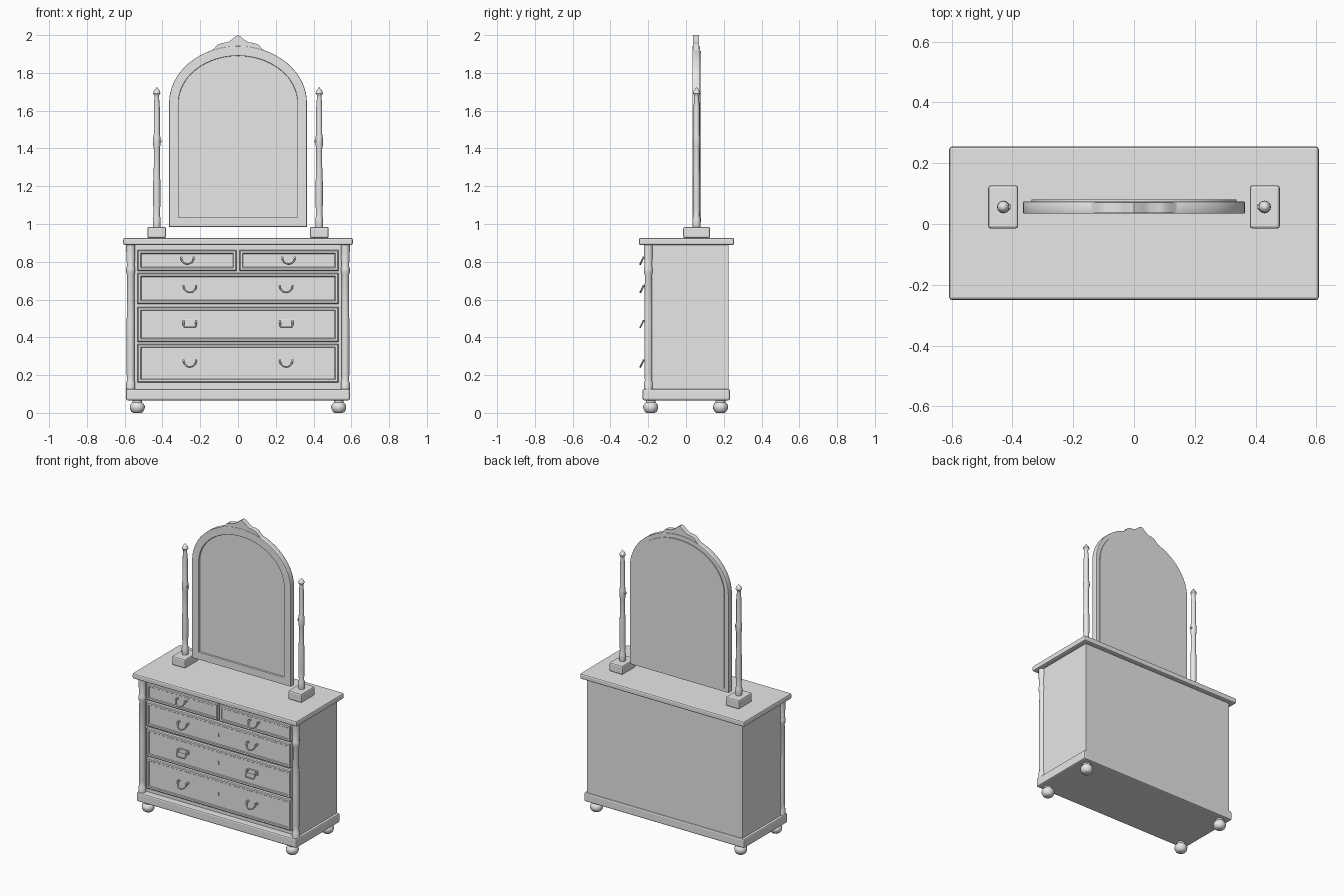
import bpy, bmesh, math
from mathutils import Vector, Matrix

cube = bpy.data.objects.get("Cube")
if cube:
    bpy.data.objects.remove(cube, do_unlink=True)

grey = bpy.data.materials.new("plain grey")
grey.use_nodes = True
grey.diffuse_color = (0.8, 0.8, 0.8, 1)
grey.node_tree.nodes["Principled BSDF"].inputs["Base Color"].default_value = (0.8, 0.8, 0.8, 1)


def finish(name, data, smooth=False):
    ob = bpy.data.objects.new(name, data)
    bpy.context.collection.objects.link(ob)
    data.materials.append(grey)
    bpy.ops.object.select_all(action='DESELECT')
    ob.select_set(True)
    bpy.context.view_layer.objects.active = ob
    if ob.type == 'CURVE':
        bpy.ops.object.convert(target='MESH')
        ob = bpy.context.object
    if smooth:
        bpy.ops.object.shade_smooth_by_angle(angle=math.radians(40))
    return ob


def mesh_from(bm, name, smooth=False):
    bmesh.ops.recalc_face_normals(bm, faces=bm.faces)
    me = bpy.data.meshes.new(name)
    bm.to_mesh(me)
    bm.free()
    return finish(name, me, smooth)


def new_box(x, y, z):
    """Box from three (low, high) ranges."""
    bm = bmesh.new()
    size = [b - a for a, b in (x, y, z)]
    mid = [(a + b) / 2 for a, b in (x, y, z)]
    bmesh.ops.create_cube(bm, size=1, matrix=Matrix.Translation(mid) @ Matrix.Diagonal((*size, 1)))
    return bm


def box(name, x, y, z, bevel=0):
    bm = new_box(x, y, z)
    if bevel:
        bmesh.ops.bevel(bm, geom=list(bm.edges), offset=bevel, segments=2, profile=0.5, affect='EDGES')
    return mesh_from(bm, name)


def lathe(name, profile, x, y, sides=16):
    """Turned part from (radius, height) pairs."""
    bm = bmesh.new()
    vs = [bm.verts.new((x + r, y, z)) for r, z in profile]
    edges = [bm.edges.new(p) for p in zip(vs, vs[1:])]
    bmesh.ops.spin(bm, geom=vs + edges, cent=(x, y, 0), axis=(0, 0, 1),
                   angle=math.tau, steps=sides, use_merge=True)
    bmesh.ops.remove_doubles(bm, verts=bm.verts, dist=0.0001)
    bmesh.ops.holes_fill(bm, edges=[e for e in bm.edges if e.is_boundary], sides=0)
    return mesh_from(bm, name, True)


def plate(name, outlines, y0, y1, bevel=0):
    """Upright plate with (x, z) outlines; later outlines cut holes."""
    cu = bpy.data.curves.new(name, 'CURVE')
    cu.dimensions, cu.fill_mode = '2D', 'BOTH'
    for pts in outlines:
        sp = cu.splines.new('POLY')
        sp.points.add(len(pts) - 1)
        for p, (x, z) in zip(sp.points, pts):
            p.co = (x, z, 0, 1)
        sp.use_cyclic_u = True
    cu.extrude = (y1 - y0) / 2 - bevel
    cu.bevel_depth, cu.bevel_resolution, cu.offset = bevel, 1, -bevel
    ob = finish(name, cu, True)
    ob.data.transform(Matrix.Translation((0, (y0 + y1) / 2, 0)) @ Matrix.Rotation(math.pi / 2, 4, 'X'))
    return ob


def rod(name, pts, radius):
    cu = bpy.data.curves.new(name, 'CURVE')
    cu.dimensions = '3D'
    cu.bevel_depth, cu.bevel_resolution, cu.use_fill_caps = radius, 1, True
    sp = cu.splines.new('POLY')
    sp.points.add(len(pts) - 1)
    for p, co in zip(sp.points, pts):
        p.co = (*co, 1)
    return finish(name, cu, True)


# Carcass
box("cabinet_body", (-.575, .575), (-.185, .225), (.12, .892))
box("plinth", (-.592, .592), (-.23, .232), (.066, .127), .009)
box("table_top", (-.608, .608), (-.25, .255), (.889, .926), .009)

# Ball feet and corner columns
foot = [(.022, 0), (.032, .008), (.039, .022), (.04, .034), (.035, .047), (.026, .056), (.026, .07)]
column = [(.024, .12), (.024, .16), (.019, .17), (.021, .2), (.021, .5),
          (.019, .73), (.024, .745), (.024, .765), (.02, .775), (.024, .86), (.024, .892)]
for side, s in (("right", -1), ("left", 1)):
    lathe(f"front_{side}_foot", foot, s * .533, -.187)
    lathe(f"back_{side}_foot", foot, s * .533, .183)
    lathe(f"{side}_corner_column", column, s * .568, -.199)

FRONT = -.21


def drawer(name, x0, x1, z0, z1):
    """Drawer front with a moulded edge and a sunk panel."""
    bm = new_box((x0, x1), (FRONT, -.18), (z0, z1))
    face = min(bm.faces, key=lambda f: f.calc_center_median().y)
    bmesh.ops.bevel(bm, geom=list(face.edges), offset=.005, segments=1, affect='EDGES')
    face = min(bm.faces, key=lambda f: f.calc_center_median().y)
    bmesh.ops.inset_region(bm, faces=[face], thickness=.016)
    bmesh.ops.inset_region(bm, faces=[face], thickness=.005, depth=-.005)
    mesh_from(bm, name)


def handle(name, x, z, square=False):
    """Hanging bail pull on two studs."""
    w, drop = .033, .034
    if square:
        path = [(-w, 0), (-w, -.026), (-w + .006, -drop), (w - .006, -drop), (w, -.026), (w, 0)]
        box(name + "_plate", (x - .036, x + .036), (FRONT - .002, FRONT + .006), (z - .008, z + .022), .001)
    else:
        path = [(-w * math.cos(a), -drop * math.sin(a)) for a in [math.pi * i / 10 for i in range(11)]]
    rod(name + "_bail", [(x + px, FRONT - .015 + pz * .5, z + .015 + pz) for px, pz in path], .005)
    for s in (-1, 1):
        rod(name + "_stud", [(x + s * w, FRONT + .008, z + .015), (x + s * w, FRONT - .02, z + .015)], .007)


def keyhole(name, z):
    rod(name, [(0, FRONT + .008, z + .007), (0, FRONT, z + .007)], .005)
    box(name + "_slot", (-.002, .002), (FRONT, FRONT + .006), (z - .013, z + .003))


# Drawers with their pulls
for side, s in (("right", -1), ("left", 1)):
    a, b = sorted((s * .007, s * .532))
    drawer(f"top_{side}_drawer", a, b, .752, .862)
    handle(f"top_{side}_handle", s * .268, .807)
for name, z0, z1, hz, square in (("upper", .577, .74, .657, False),
                                 ("middle", .376, .561, .472, True),
                                 ("lower", .16, .365, .262, False)):
    drawer(name + "_drawer", -.532, .532, z0, z1)
    for s in (-1, 1):
        handle(name + "_handle", s * .255, hz, square)
    keyhole(name + "_keyhole", hz)

# Mirror posts on blocks, each with a pivot pin
PY = .056
post = [(.019, .98), (.021, 1.0), (.021, 1.03), (.016, 1.045), (.019, 1.1), (.019, 1.22), (.016, 1.3),
        (.016, 1.4), (.019, 1.415), (.019, 1.46), (.016, 1.475), (.016, 1.62), (.012, 1.67),
        (.012, 1.68), (.02, 1.692), (.016, 1.705), (0, 1.725)]
for side, s in (("right", -1), ("left", 1)):
    a, b = sorted((s * .381, s * .48))
    box(f"{side}_post_block", (a, b), (-.015, .127), (.925, .985), .009)
    lathe(f"{side}_post", post, s * .43, PY, 12)
    rod(f"{side}_pivot_pin", [(s * .43, PY, 1.44), (s * .406, PY, 1.44)], .009)


def arch(w, bottom, spring, rise, n=32):
    top = [(w * math.cos(math.pi * i / n), spring + rise * math.sin(math.pi * i / n)) for i in range(n + 1)]
    return [(-w, bottom), (w, bottom)] + top


# Arched mirror: frame, glass, backing and carved crest
plate("mirror_frame", [arch(.365, .985, 1.64, .302), arch(.315, 1.035, 1.64, .25)], .034, .074, .004)
plate("mirror_glass", [arch(.325, 1.025, 1.64, .26)], .046, .06)
plate("mirror_backing", [arch(.338, 1.01, 1.64, .275)], .058, .08)
half = [(.145, 1.915), (.125, 1.93), (.108, 1.95), (.085, 1.958), (.055, 1.962), (.035, 1.975), (.015, 1.992)]
crest = half + [(0, 2.0)] + [(-x, z) for x, z in reversed(half)]
plate("mirror_crest", [crest + [(-.1, 1.905), (.1, 1.905)]], .037, .07)
